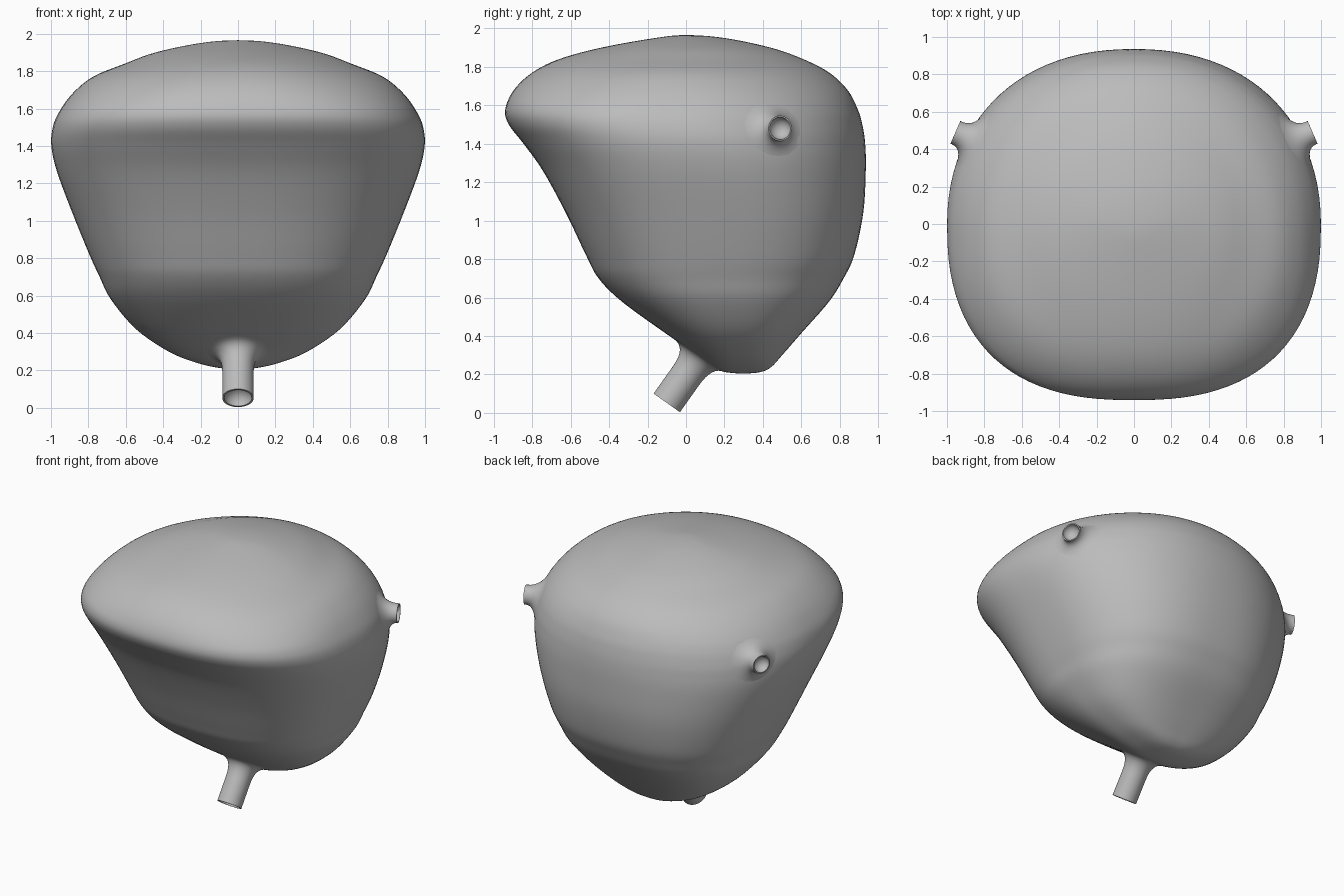
import bpy, bmesh
from math import cos, sin, pi, radians
from mathutils import Vector
from mathutils.bvhtree import BVHTree

cube = bpy.data.objects.get("Cube")
if cube:
    bpy.data.objects.remove(cube, do_unlink=True)

GREY = (0.5, 0.5, 0.5, 1)
grey = bpy.data.materials.new("soft grey")
grey.use_nodes = True
grey.diffuse_color = GREY
grey.node_tree.nodes["Principled BSDF"].inputs["Base Color"].default_value = GREY


def loft(name, rings):
    """Skin a list of closed rings into a smooth object."""
    bm = bmesh.new()
    loops = [[bm.verts.new(p) for p in ring] for ring in rings]
    count = len(loops[0])
    for low, high in zip(loops, loops[1:]):
        for j in range(count):
            k = (j + 1) % count
            bm.faces.new((low[j], low[k], high[k], high[j]))
    # Collapse the pole rings to single points
    bmesh.ops.remove_doubles(bm, verts=bm.verts, dist=1e-5)
    tree = BVHTree.FromBMesh(bm)
    mesh = bpy.data.meshes.new(name)
    bm.to_mesh(mesh)
    bm.free()
    mesh.materials.append(grey)
    obj = bpy.data.objects.new(name, mesh)
    bpy.context.collection.objects.link(obj)
    bpy.ops.object.select_all(action='DESELECT')
    obj.select_set(True)
    bpy.context.view_layer.objects.active = obj
    bpy.ops.object.shade_smooth_by_angle(angle=radians(50))
    return tree


def catmull(a, b, c, d, t):
    return tuple(0.5 * (2 * q + (r - p) * t + (2 * p - 5 * q + 4 * r - s) * t * t
                        + (3 * q - p - 3 * r + s) * t ** 3)
                 for p, q, r, s in zip(a, b, c, d))


def mirrored(ring):
    """Continue a profile across its pole so the pole stays round."""
    z, front, back, width = ring
    return (z, back, front, -width)


def power(value, exponent):
    return (1 if value >= 0 else -1) * abs(value) ** exponent


def body_ring(section, count=96):
    z, front, back, width = section
    middle = front + 0.48 * (back - front)
    # Boxier low down, more tent-like towards the crown
    crown = max(0, z - 1.6)
    front_square = 2.5 - 2 * crown
    back_square = 2.15 + 0.45 * max(0, 1.4 - z) - 0.9 * crown
    points = []
    for j in range(count):
        a = 2 * pi * j / count
        rear = sin(a) >= 0
        e = 2 / (back_square if rear else front_square)
        reach = back - middle if rear else middle - front
        points.append((width * power(cos(a), e), middle + reach * power(sin(a), e), z))
    return points


# Body: height, front, back and half width of each section
profile = [
    (.205, .3, .3, 0), (.213, .2, .39, .1), (.24, .14, .445, .22),
    (.3, .06, .5, .37), (.42, -.115, .605, .545), (.58, -.335, .745, .68),
    (.7, -.455, .82, .74), (.82, -.52, .875, .795), (1.04, -.625, .922, .885),
    (1.26, -.745, .935, .967), (1.4, -.845, .932, .998), (1.5, -.922, .917, .99),
    (1.58, -.94, .893, .957), (1.68, -.895, .84, .885), (1.77, -.8, .745, .775),
    (1.84, -.66, .61, .605), (1.9, -.44, .44, .44), (1.95, -.16, .2, .2),
    (1.965, 0, 0, 0)]
padded = [mirrored(profile[1])] + profile + [mirrored(profile[-2])]
STEPS = 5
sections = [catmull(*padded[i:i + 4], s / STEPS)
            for i in range(len(profile) - 1) for s in range(STEPS)]
body = loft("body", [body_ring(s) for s in sections + [profile[-1]]])


def tube(name, tip, axis, radius, spread, fillet, count=40):
    """Hollow-ended tube that flares smoothly into the body."""
    tip, axis = Vector(tip), Vector(axis).normalized()
    u = axis.orthogonal().normalized()
    v = axis.cross(u)
    radials = [u * cos(2 * pi * j / count) + v * sin(2 * pi * j / count)
               for j in range(count)]
    columns = []
    for r in radials:
        edge = tip + r * radius
        corner = body.ray_cast(edge, -axis)[0] or body.find_nearest(edge)[0]
        foot = body.find_nearest(corner + r * (spread - radius))[0]
        wall = corner + axis * min(fillet, 0.9 * (edge - corner).length)
        column = []
        for i in range(9):
            t = i / 8
            column.append(foot * (1 - t) ** 2 + corner * 2 * t * (1 - t) + wall * t * t)
        column.append(edge)
        # Rim, then the rounded hollow inside
        for i in range(7):
            a = i / 6 * pi / 2
            column.append(tip + r * radius * 0.88 * cos(a) - axis * radius * 0.8 * sin(a))
        columns.append(column)
    loft(name, list(zip(*columns)))


# Lower outlet and the pair of side inlets
tube("lower_outlet", (0, -.1, .052), (0, -.58, -.82), .084, .16, .12)
for side, sign in (("left", 1), ("right", -1)):
    tube(side + "_inlet", (sign * .955, .49, 1.48), (sign * .92, .4, 0), .066, .21, .12)
